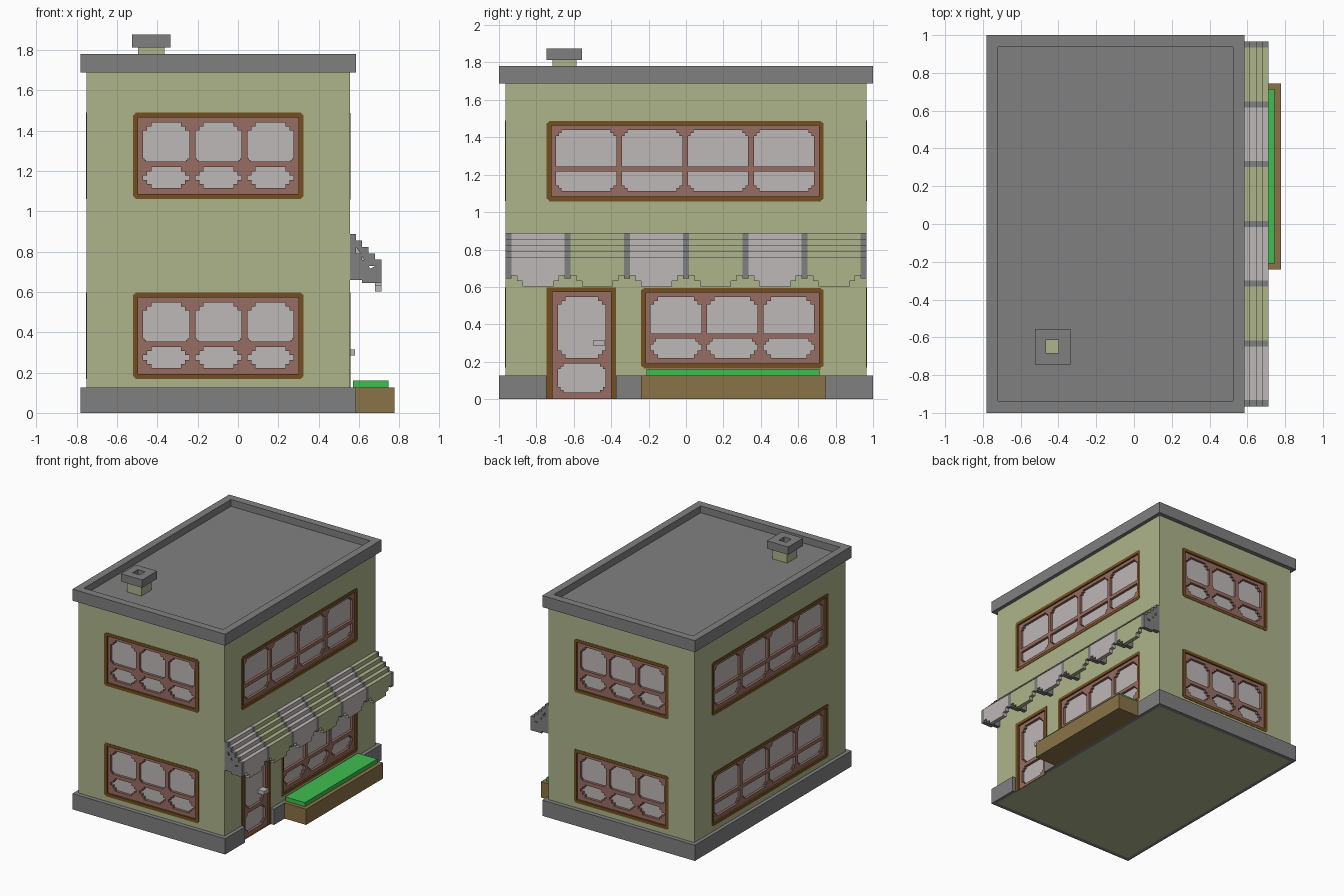
import bpy, bmesh
from mathutils import Matrix

cube = bpy.data.objects.get("Cube")
if cube:
    bpy.data.objects.remove(cube, do_unlink=True)


def material(name, *rgb):
    lin = [((c / 255 + 0.055) / 1.055) ** 2.4 for c in rgb] + [1]
    m = bpy.data.materials.new(name)
    m.use_nodes = True
    m.diffuse_color = lin
    m.node_tree.nodes["Principled BSDF"].inputs["Base Color"].default_value = lin
    return m


OLIVE = material("olive_wall", 174, 180, 138)
GREY = material("stone_grey", 128, 128, 128)
PALE = material("pale_grey", 190, 184, 183)
BROWN = material("dark_brown_trim", 116, 80, 32)
RED = material("red_brown_wood", 152, 109, 98)
PLANTER = material("planter_brown", 138, 115, 72)
LEAF = material("leaf_green", 62, 190, 80)

# Drawing planes: columns are the horizontal axis, the up axis and the outward normal
PLAN = Matrix.Identity(3)
FRONT = Matrix(((1, 0, 0), (0, 0, -1), (0, 1, 0)))
BACK = Matrix(((-1, 0, 0), (0, 0, 1), (0, 1, 0)))
PLUS_X = Matrix(((0, 0, 1), (1, 0, 0), (0, 1, 0)))
MINUS_X = Matrix(((0, 0, -1), (-1, 0, 0), (0, 1, 0)))


def slab(name, loops, low, high, mat, plane=PLAN):
    """Extrude an outline with optional holes between two depths along the plane normal."""
    cu = bpy.data.curves.new(name, 'CURVE')
    cu.dimensions = '2D'
    cu.fill_mode = 'BOTH'
    cu.extrude = (high - low) / 2
    for loop in loops:
        sp = cu.splines.new('POLY')
        sp.points.add(len(loop) - 1)
        for p, (u, v) in zip(sp.points, loop):
            p.co = (u, v, 0, 1)
        sp.use_cyclic_u = True
        sp.use_smooth = False
    tmp = bpy.data.objects.new(name + "_outline", cu)
    bpy.context.collection.objects.link(tmp)
    deps = bpy.context.evaluated_depsgraph_get()
    me = bpy.data.meshes.new_from_object(tmp.evaluated_get(deps))
    bpy.data.objects.remove(tmp, do_unlink=True)
    bpy.data.curves.remove(cu)
    bm = bmesh.new()
    bm.from_mesh(me)
    bmesh.ops.translate(bm, vec=(0, 0, (low + high) / 2), verts=bm.verts)
    bmesh.ops.transform(bm, matrix=plane.to_4x4(), verts=bm.verts)
    bmesh.ops.remove_doubles(bm, verts=bm.verts, dist=0.0001)
    bmesh.ops.recalc_face_normals(bm, faces=bm.faces)
    for f in bm.faces:
        f.smooth = False
        f.material_index = 0
    bm.to_mesh(me)
    bm.free()
    me.name = name
    me.materials.clear()
    me.materials.append(mat)
    ob = bpy.data.objects.new(name, me)
    bpy.context.collection.objects.link(ob)
    return ob


def rect(u0, v0, u1, v1, bottom=0, top=0):
    """Rectangle whose bottom and top corners may be cut in two stair steps."""
    def corner(u, v, du, dv, s):
        if not s:
            return [(u, v)]
        return [(u + du * a * s, v + dv * b * s)
                for a, b in ((0, 1), (.5, 1), (.5, .5), (1, .5), (1, 0))]
    return (corner(u0, v0, 1, 1, bottom) + corner(u1, v0, -1, 1, bottom)[::-1]
            + corner(u1, v1, -1, -1, top) + corner(u0, v1, 1, -1, top)[::-1])


def window(name, plane, face, u0, u1, z0, cols, cuts):
    """Trim ring, wooden lattice and glass; returns the opening for the wall."""
    z1 = z0 + 0.43
    opening = rect(u0, z0, u1, z1, .012, .012)
    inner = rect(u0 + .025, z0 + .025, u1 - .025, z1 - .025)
    slab(name + "_trim", [opening, inner], face - .05, face + .003, BROWN, plane)
    gap = .03
    width = (u1 - u0 - .1 - gap * (cols - 1)) / cols
    panes = []
    for i in range(cols):
        a = u0 + .05 + i * (width + gap)
        panes.append(rect(a, z0 + .055, a + width, z0 + .158, cuts[0], cuts[1]))
        panes.append(rect(a, z0 + .187, a + width, z1 - .05, cuts[2], cuts[3]))
    slab(name + "_lattice", [inner] + panes, face - .045, face - .01, RED, plane)
    slab(name + "_glass", [inner], face - .045, face - .03, PALE, plane)
    return opening


# Windows on all four sides
X0, X1, Y = -0.75, 0.555, 0.965
SMALL, WIDE = (.04, .04, .015, .04), (.03, 0, 0, .03)
holes = {"front": [], "back": [], "plus_x": [], "minus_x": []}
for level, z in (("lower", .168), ("upper", 1.06)):
    holes["front"].append(window(f"front_{level}_window", FRONT, Y, -.52, .325, z, 3, SMALL))
    holes["back"].append(window(f"back_{level}_window", BACK, Y, -.325, .52, z, 3, SMALL))
    holes["minus_x"].append(
        window(f"side_{level}_window", MINUS_X, -X0, -.74, .745, z, 4, WIDE))
holes["plus_x"].append(window("street_upper_window", PLUS_X, X1, -.745, .735, 1.058, 4, WIDE))
holes["plus_x"].append(window("shop_window", PLUS_X, X1, -.24, .735, .165, 3, (.04, .03, 0, .04)))

# Door with frame, two panes and handle
door_hole = rect(-.745, .002, -.375, .598)
door_inner = rect(-.715, .003, -.4, .572)
holes["plus_x"].append(door_hole)
slab("door_frame", [door_hole, door_inner], X1 - .05, X1 + .003, BROWN, PLUS_X)
slab("door_panel", [door_inner, rect(-.685, .22, -.43, .545, .04, .04),
                    rect(-.685, .035, -.43, .19, .03, .03)], X1 - .045, X1 - .01, RED, PLUS_X)
slab("door_glass", [door_inner], X1 - .045, X1 - .03, PALE, PLUS_X)
slab("door_handle", [rect(-.495, .285, -.435, .315)], X1 - .035, X1 + .025, PALE, PLUS_X)

# Walls and floor
TOP, T = 1.7, 0.05
slab("front_wall", [rect(X0, 0, X1, TOP)] + holes["front"], Y - T, Y, OLIVE, FRONT)
slab("back_wall", [rect(-X1, 0, -X0, TOP)] + holes["back"], Y - T, Y, OLIVE, BACK)
slab("street_wall", [rect(T - Y, 0, Y - T, TOP)] + holes["plus_x"], X1 - T, X1, OLIVE, PLUS_X)
slab("side_wall", [rect(T - Y, 0, Y - T, TOP)] + holes["minus_x"], -X0 - T, -X0, OLIVE, MINUS_X)
slab("floor", [rect(X0 + T, T - Y, X1 - T, Y - T)], 0, .03, OLIVE)

# Plinth, open at the door
slab("plinth", [[(.585, -.375), (.585, 1), (-.78, 1), (-.78, -1), (.585, -1), (.585, -.745),
                 (X1, -.745), (X1, -Y), (X0, -Y), (X0, Y), (X1, Y), (X1, -.375)]], 0, .127, GREY)

# Roof with parapet
slab("roof_parapet", [rect(-.78, -1, .585, 1), rect(-.72, -.938, .525, .938)], 1.687, 1.78, GREY)
slab("roof_deck", [rect(-.73, -.95, .535, .95)], 1.69, 1.725, GREY)

# Chimney
slab("chimney_stack", [rect(-.495, -.713, -.365, -.585)], 1.72, 1.812, OLIVE)
slab("chimney_cap", [rect(-.525, -.745, -.335, -.555), rect(-.465, -.682, -.4, -.615)],
     1.812, 1.875, GREY)

# Planter
slab("planter_box", [rect(.57, -.24, .777, .745)], 0, .127, PLANTER)
slab("planter_plants", [rect(.57, -.21, .745, .715)], .12, .16, LEAF)

# Awning: stepped canopy, striped, with brackets between the stripes
xs = [.555, .585, .615, .648, .68, .712]
zs = [.888, .855, .822, .79, .76]
outer, under = [], []
for i, z in enumerate(zs):
    outer += [(xs[i], z), (xs[i + 1], z)]
    if i < 4:
        under += [(xs[i], zs[i + 1] - .032), (xs[i + 1], zs[i + 1] - .032)]
canopy = outer + [(.712, .66), (.68, .66)] + under[::-1]
bracket = outer + [(.712, .645), (.615, .645), (.615, .66), (.555, .66)]
bracket_hole = [(.68, .675), (.585, .675)] + [p for p in under[::-1] if p[0] > .58]

PITCH, BAR = 0.3165, 0.032
for i in range(7):
    y = -Y + i * PITCH
    slab(f"awning_bracket_{i + 1}", [bracket, bracket_hole], -y - BAR, -y, GREY, FRONT)
    if i < 6:
        stripe = OLIVE if i % 2 else PALE
        a, b = y + BAR, y + PITCH
        slab(f"awning_stripe_{i + 1}", [canopy], -b, -a, stripe, FRONT)
        slab(f"awning_scallop_{i + 1}",
             [rect(a, .602, b, .662, .06, 0)], .68, .712, stripe, PLUS_X)
